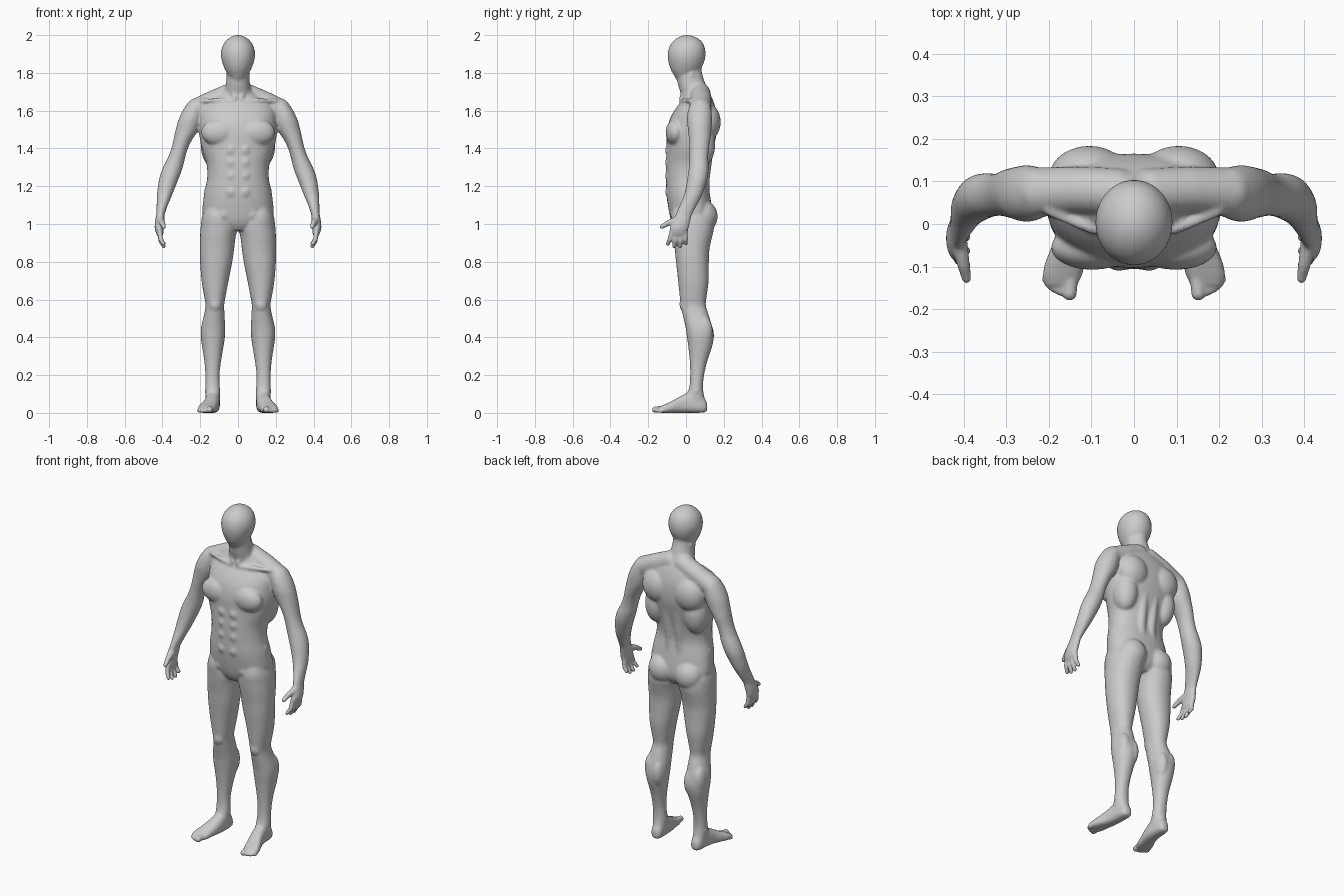
import bpy, bmesh, math
from mathutils import Vector, Matrix

bm = bmesh.new()


def smooth_rows(rows, steps=5):
    """Catmull-Rom interpolation between section rows."""
    out = []
    for i in range(len(rows) - 1):
        a, b, c, d = rows[max(i - 1, 0)], rows[i], rows[i + 1], rows[min(i + 2, len(rows) - 1)]
        for k in range(steps):
            t = k / steps
            out.append([0.5 * (2 * q + (r - p) * t + (2 * p - 5 * q + 4 * r - s) * t * t
                               + (3 * q - p - 3 * r + s) * t ** 3)
                        for p, q, r, s in zip(a, b, c, d)])
    return out + [list(rows[-1])]


def loft(rows, side=1, mid=0.5, power=2.0, along_y=False, n=36):
    """Rows: position, x inner, x outer, low and high of the other axis."""
    rings = []
    for t, x0, x1, lo, hi in smooth_rows(rows):
        xm, xr, vm = (x0 + x1) / 2, (x1 - x0) / 2, lo + (hi - lo) * mid
        ring = []
        for k in range(n):
            c, s = math.cos(math.tau * k / n), math.sin(math.tau * k / n)
            x = side * (xm + xr * math.copysign(abs(c) ** (2 / power), c))
            v = vm + ((hi - vm) if s > 0 else (vm - lo)) * math.copysign(abs(s) ** (2 / power), s)
            ring.append(bm.verts.new((x, t, v) if along_y else (x, v, t)))
        rings.append(ring)
    for a, b in zip(rings, rings[1:]):
        for k in range(n):
            bm.faces.new((a[k], a[(k + 1) % n], b[(k + 1) % n], b[k]))
    bm.faces.new(rings[0])
    bm.faces.new(rings[-1])


def ball(side, centre, radii):
    m = Matrix.Translation((side * centre[0], centre[1], centre[2])) @ Matrix.Diagonal((*radii, 1))
    bmesh.ops.create_uvsphere(bm, u_segments=24, v_segments=16, radius=1, matrix=m)


def tube(side, points, radii):
    """Rounded limb through a few points."""
    for p, r in zip(points, radii):
        ball(side, p, (r, r, r))
    pts = [Vector((side * p[0], p[1], p[2])) for p in points]
    for a, b, r0, r1 in zip(pts, pts[1:], radii, radii[1:]):
        d = b - a
        m = Matrix.Translation((a + b) / 2) @ d.to_track_quat('Z', 'Y').to_matrix().to_4x4()
        bmesh.ops.create_cone(bm, cap_ends=True, segments=20, radius1=r0, radius2=r1,
                              depth=d.length, matrix=m)


def centred(rows):
    return [(z, -w, w, f, b) for z, w, f, b in rows]


# Head
loft(centred([(1.765, .03, -.052, .02), (1.79, .052, -.066, .05), (1.82, .07, -.082, .078),
              (1.86, .085, -.094, .097), (1.90, .091, -.097, .104), (1.94, .083, -.088, .098),
              (1.97, .064, -.066, .08), (1.99, .038, -.038, .05), (2.0, .012, -.01, .02)]))
# Neck
loft(centred([(1.62, .08, -.02, .14), (1.68, .075, -.026, .13), (1.74, .064, -.043, .104),
              (1.80, .057, -.052, .085), (1.85, .05, -.05, .08)]))
# Torso
loft(centred([(.965, .06, -.05, .10), (1.0, .14, -.072, .13), (1.05, .186, -.087, .14),
              (1.15, .181, -.103, .128), (1.24, .164, -.106, .114), (1.32, .167, -.106, .125),
              (1.40, .192, -.103, .145), (1.48, .206, -.102, .162), (1.55, .205, -.088, .165),
              (1.60, .20, -.062, .16), (1.645, .17, -.03, .147), (1.68, .11, -.018, .132),
              (1.71, .07, -.02, .115)]), mid=0.58, power=2.2)

arm = [(1.663, .20, .235, .05, .10), (1.64, .18, .265, .025, .125), (1.60, .18, .293, .01, .135),
       (1.55, .19, .316, .005, .138), (1.50, .207, .33, .01, .135), (1.45, .24, .341, .015, .13),
       (1.40, .265, .353, .018, .122), (1.35, .28, .372, .018, .118), (1.30, .292, .397, .015, .12),
       (1.25, .31, .415, .008, .116), (1.20, .33, .424, .0, .102), (1.15, .35, .43, -.012, .084),
       (1.10, .371, .431, -.033, .059), (1.05, .388, .433, -.055, .032), (1.02, .39, .438, -.068, .023),
       (.98, .394, .441, -.085, .014), (.95, .395, .433, -.086, .006), (.935, .402, .425, -.075, -.005)]
leg = [(1.10, .06, .165, -.06, .09), (1.04, .02, .19, -.078, .14), (.98, .004, .198, -.075, .148),
       (.93, .013, .201, -.069, .138), (.87, .02, .202, -.06, .125), (.80, .03, .201, -.053, .121),
       (.70, .05, .193, -.042, .12), (.62, .065, .18, -.034, .11), (.57, .073, .172, -.028, .105),
       (.52, .071, .18, -.018, .12), (.45, .068, .196, -.002, .14), (.40, .07, .197, .005, .146),
       (.35, .077, .19, .012, .138), (.27, .09, .178, .02, .112), (.20, .098, .173, .022, .096),
       (.14, .096, .173, .018, .09), (.09, .095, .172, .0, .096), (.05, .097, .168, -.02, .108),
       (.01, .105, .16, -.02, .10)]
foot = [(.112, .115, .148, .012, .05), (.10, .103, .16, .002, .075), (.07, .097, .168, 0, .10),
        (.02, .096, .173, 0, .11), (-.03, .101, .184, 0, .088), (-.08, .112, .205, 0, .06),
        (-.12, .122, .214, 0, .042), (-.145, .134, .208, .002, .03)]

for s in (1, -1):
    loft(arm, s)
    loft(leg, s, power=2.15)
    loft(foot, s, mid=0.4, power=2.5, along_y=True)
    # Fingers and thumb
    for y0, y1, z1 in ((-.074, -.096, .885), (-.05, -.063, .872), (-.026, -.031, .872), (-.004, 0, .888)):
        zm = (.955 + z1) / 2
        tube(s, [(.414, y0, .96), (.41, (y0 + y1) / 2, zm), (.394, y1, z1 + .01)], [.0135, .0125, .0105])
    tube(s, [(.41, -.05, 1.02), (.4, -.095, 1.005), (.393, -.128, .985)], [.02, .015, .0115])
    # Toes
    for x, y, r in ((.151, -.163, .017), (.172, -.157, .0125), (.186, -.15, .012),
                    (.197, -.142, .0115), (.205, -.131, .011)):
        tube(s, [(x - .005, -.105, r + .006), (x, y, r)], [r, r])
    # Shoulder slope, collar bone and neck cords
    tube(s, [(.04, .075, 1.69), (.13, .08, 1.652), (.22, .075, 1.607)], [.056, .056, .058])
    tube(s, [(.02, -.022, 1.648), (.10, -.012, 1.655), (.2, .03, 1.652)], [.014, .012, .012])
    tube(s, [(.052, .03, 1.79), (.017, -.025, 1.665)], [.014, .013])
    # Chest, stomach and flank muscles
    ball(s, (.098, -.055, 1.485), (.098, .053, .072))
    for z in (1.17, 1.255, 1.325, 1.39):
        ball(s, (.036, -.08, z), (.034, .031, .038))
    tube(s, [(.13, .02, 1.17), (.075, -.05, 1.05)], [.05, .035])
    # Shoulder blade, spine and seat muscles
    ball(s, (.105, .11, 1.54), (.095, .074, .10))
    ball(s, (.13, .08, 1.42), (.068, .075, .12))
    tube(s, [(.036, .095, 1.10), (.034, .098, 1.24), (.036, .12, 1.42)], [.03, .028, .03])
    ball(s, (.088, .085, 1.04), (.084, .083, .088))
    # Knee cap, calf heads and ankle bones
    ball(s, (.122, -.008, .575), (.034, .027, .042))
    ball(s, (.105, .095, .41), (.036, .054, .085))
    ball(s, (.158, .092, .43), (.038, .05, .085))
    ball(s, (.135, .055, .115), (.043, .024, .022))

bmesh.ops.recalc_face_normals(bm, faces=bm.faces)
mesh = bpy.data.meshes.new("human_body")
bm.to_mesh(mesh)
bm.free()
body = bpy.data.objects.new("human_body", mesh)
bpy.context.collection.objects.link(body)
bpy.context.view_layer.objects.active = body
body.select_set(True)

# Fuse all parts into one skin
fuse = body.modifiers.new("fuse", 'REMESH')
fuse.mode = 'VOXEL'
fuse.voxel_size = 0.0055
bpy.ops.object.modifier_apply(modifier=fuse.name)

# Blend the muscles, softening hands and toes less
group = body.vertex_groups.new(name="soft")
group.add([v.index for v in body.data.vertices
           if not (abs(v.co.x) > .36 and v.co.z < 1.04)
           and not (v.co.y < -.09 and v.co.z < .1)], 1.0, 'REPLACE')
for name, times, vg in (("light", 3, ""), ("blend", 16, "soft")):
    mod = body.modifiers.new(name, 'SMOOTH')
    mod.factor = 0.5
    mod.iterations = times
    mod.vertex_group = vg
    bpy.ops.object.modifier_apply(modifier=mod.name)
bpy.ops.object.shade_smooth()
